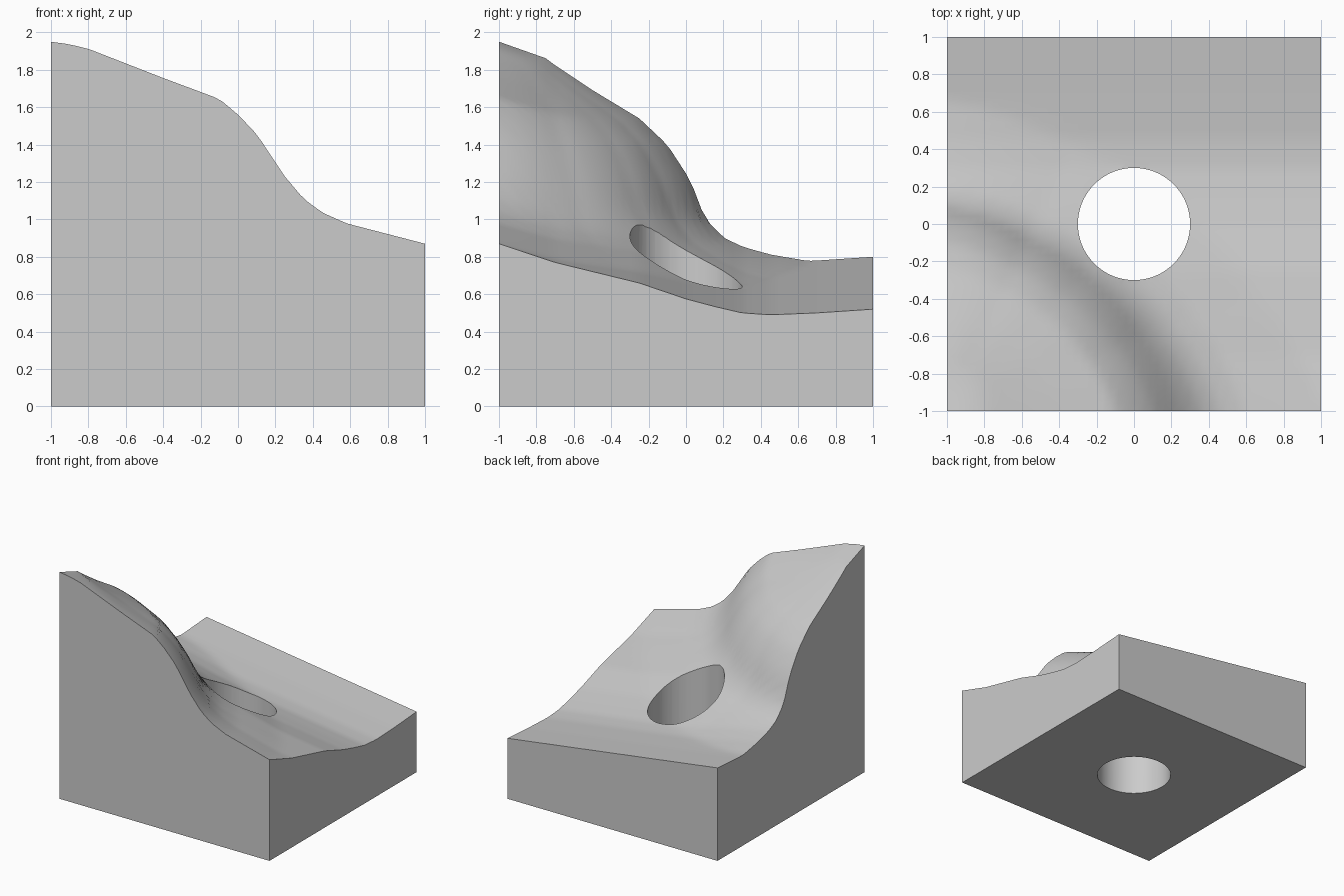
import bpy, bmesh, math

if "Cube" in bpy.data.objects:
    bpy.data.objects.remove(bpy.data.objects["Cube"], do_unlink=True)


def interp(points, t):
    """Piecewise linear lookup in a short (position, value) profile."""
    if t <= points[0][0]:
        return points[0][1]
    for (a, va), (b, vb) in zip(points, points[1:]):
        if t <= b:
            return va + (vb - va) * (t - a) / (b - a)
    return points[-1][1]


# Gentle valley floor along the +x edge, by y
FLOOR = [(-1, .87), (-.7, .77), (-.25, .66), (0, .575), (.15, .535),
         (.3, .5), (.45, .49), (.7, .5), (1, .52)]
FLOOR_TILT = .14
# Hill height above the floor, by distance from the high corner
HILL_FRONT = [(0, .8), (.1, .8), (.2, .79), (.6, .69), (.9, .62), (1, .55), (1.1, .46),
              (1.25, .255), (1.35, .15), (1.45, .09), (1.58, .05), (2, 0)]
HILL_SIDE = [(0, .8), (.25, .795), (.5, .69), (.75, .6), (.9, .51), (1, .39),
             (1.03, .345), (1.1, .18), (1.2, .1), (1.32, .07), (1.65, 0)]
# Radius of the middle of the slope, by angle around the high corner
SLOPE_RADIUS = [(0, 1.2), (21, 1.07), (45, .99), (65, .967), (90, 1.03)]


def height(x, y):
    r = math.hypot(x + 1, y + 1)
    angle = math.degrees(math.atan2(y + 1, x + 1))
    u = r / interp(SLOPE_RADIUS, angle)
    side = angle / 90
    hill = ((1 - side) * interp(HILL_FRONT, u * SLOPE_RADIUS[0][1])
            + side * interp(HILL_SIDE, u * SLOPE_RADIUS[-1][1]))
    return interp(FLOOR, y) + FLOOR_TILT * (1 - x) + hill


# Terrain block: sculpted top, straight walls, flat base
bm = bmesh.new()
bmesh.ops.create_grid(bm, x_segments=48, y_segments=48, size=1)
for v in bm.verts:
    v.co.z = height(v.co.x, v.co.y)
rim = [e for e in bm.edges if e.is_boundary]
walls = bmesh.ops.extrude_edge_only(bm, edges=rim)["geom"]
for v in walls:
    if isinstance(v, bmesh.types.BMVert):
        v.co.z = 0
bmesh.ops.edgeloop_fill(bm, edges=[e for e in bm.edges if e.is_boundary])
bmesh.ops.recalc_face_normals(bm, faces=bm.faces)
mesh = bpy.data.meshes.new("terrain_block")
bm.to_mesh(mesh)
bm.free()
block = bpy.data.objects.new("terrain_block", mesh)
bpy.context.collection.objects.link(block)

stone = bpy.data.materials.new("light_grey")
stone.use_nodes = True
grey = (.6, .6, .6, 1)
stone.diffuse_color = grey
stone.node_tree.nodes["Principled BSDF"].inputs["Base Color"].default_value = grey
mesh.materials.append(stone)

# Round vertical hole through the middle
bpy.ops.mesh.primitive_cylinder_add(vertices=64, radius=.3, depth=4)
cutter = bpy.context.object
cutter.name = "hole_cutter"
cutter.hide_render = True
cutter.data.materials.append(stone)

bpy.ops.object.select_all(action="DESELECT")
block.select_set(True)
bpy.context.view_layer.objects.active = block
cut = block.modifiers.new("hole", "BOOLEAN")
cut.operation = "DIFFERENCE"
cut.solver = "EXACT"
cut.object = cutter
bpy.ops.object.modifier_apply(modifier=cut.name)
bpy.data.objects.remove(cutter, do_unlink=True)
bpy.ops.object.shade_smooth_by_angle(angle=math.radians(35))
